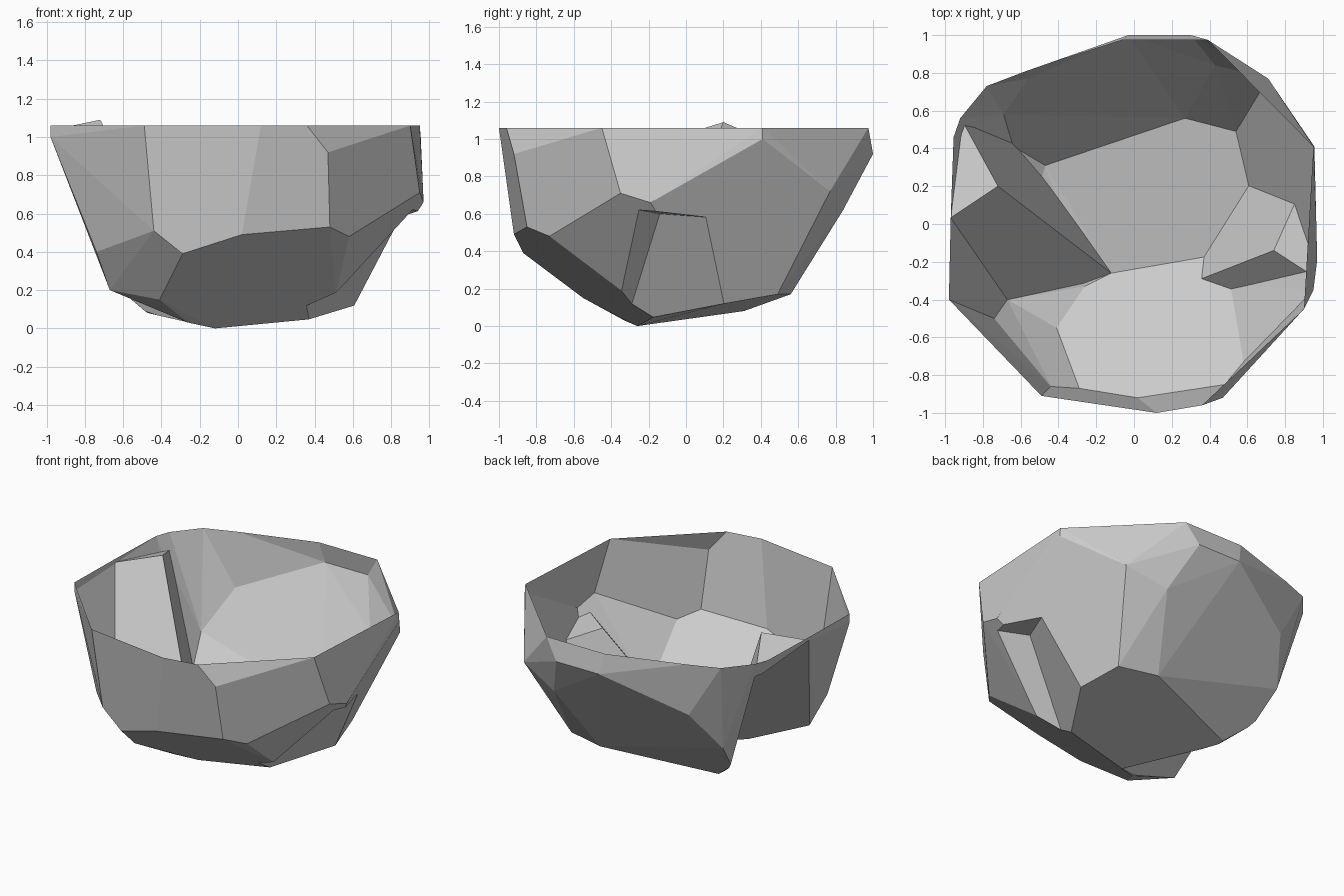
import bpy
import bmesh
from mathutils import Vector

RIM_HEIGHT = 1.06

default_cube = bpy.data.objects.get("Cube")
if default_cube:
    bpy.data.objects.remove(default_cube, do_unlink=True)

# One plain stone colour
stone = bpy.data.materials.new("grey_stone")
stone.use_nodes = True
stone_colour = (0.6, 0.6, 0.6, 1.0)
stone.diffuse_color = stone_colour
stone.node_tree.nodes["Principled BSDF"].inputs["Base Color"].default_value = stone_colour


def hull_object(name, points):
    """Make a closed faceted solid around a few corner points."""
    bm = bmesh.new()
    for point in points:
        bm.verts.new(point)
    bmesh.ops.convex_hull(bm, input=bm.verts[:])
    loose = [v for v in bm.verts if not v.link_faces]
    bmesh.ops.delete(bm, geom=loose, context="VERTS")
    bmesh.ops.recalc_face_normals(bm, faces=bm.faces[:])
    mesh = bpy.data.meshes.new(name)
    bm.to_mesh(mesh)
    bm.free()
    obj = bpy.data.objects.new(name, mesh)
    bpy.context.collection.objects.link(obj)
    return obj


# Corners of the open rim, all at the same height
rim_outline = [
    (-.49, -.91), (.12, -1), (.36, -.96), (.9, -.45), (.95, .41),
    (.39, .975), (-.06, .975), (-.57, .81), (-.78, .73), (-.92, .56),
    (-.955, .46), (-.97, .04), (-.98, -.4),
]
rim = [(x, y, RIM_HEIGHT) for x, y in rim_outline]

# Corners of the chipped walls
walls = [
    (-.98, -.4, 1), (.47, -.92, .92), (.95, -.35, .71), (.97, -.19, .66),
    (.955, .41, 1), (.71, .77, .72), (.57, .75, .6), (.43, .84, .62),
    (.3, 1, .92), (-.03, 1, .92), (-.56, .77, .69), (-.74, -.5, .4),
    (-.44, -.86, .51), (-.29, -.87, .39), (.02, -.92, .49),
    (.48, -.85, .53), (.58, -.73, .48),
]

# Corners of the rounded underside
underside = [
    (-.67, -.4, .2), (-.41, -.55, .15), (-.26, -.33, .03), (-.12, -.26, 0),
    (.4, -.17, .05), (.51, -.32, .17), (.62, .15, .11), (.54, .49, .17),
    (.27, .56, .17), (-.47, .31, .08), (-.64, .41, .22), (-.69, .58, .42),
]

# Temporary peak that keeps the solid closed above the rim
lid_peak = [(0, 0, 1.6)]
rock = hull_object("rock_shell", rim + walls + underside + lid_peak)

# Deep gash from the rim to the lowest point, roofed just under the rim
gash_top = Vector((-.72, .2, 1.09))
gash_foot = Vector((-.12, -.26, 0))
front_lip = Vector((-.96, .04, 1.04))
back_lip = Vector((-.9, .53, .95))
low = gash_foot - (gash_top - gash_foot) * .25
gash = hull_object("gash_cutter", [
    gash_top, low,
    gash_top + (front_lip - gash_top) * 2,
    gash_top + (back_lip - gash_top) * 2,
    low + Vector((-.55, -.14, .2)) * 2,
    low + Vector((-.52, .67, .25)) * 1.6,
])

# Smaller notch low on the opposite side
notch = hull_object("notch_cutter", [
    (.74, -.14, .6), (.28, -.32, .02), (.99, .42, .56),
    (.66, .45, 0), (1.25, -.47, .66), (.78, -.67, .05),
])

# Cut both notches out of the solid
for cutter in (gash, notch):
    cutter.hide_render = True
    cut = rock.modifiers.new(cutter.name, "BOOLEAN")
    cut.operation = "DIFFERENCE"
    cut.solver = "EXACT"
    cut.object = cutter
bpy.context.view_layer.update()
depsgraph = bpy.context.evaluated_depsgraph_get()
cut_mesh = bpy.data.meshes.new_from_object(rock.evaluated_get(depsgraph))
rock.modifiers.clear()
rock.data = cut_mesh
for cutter in (gash, notch):
    bpy.data.objects.remove(cutter, do_unlink=True)

# Open the top, then merge nearly flat facets
bm = bmesh.new()
bm.from_mesh(cut_mesh)
lid = [f for f in bm.faces if all(v.co.z > RIM_HEIGHT - .005 for v in f.verts)]
bmesh.ops.delete(bm, geom=lid, context="FACES")
bmesh.ops.dissolve_limit(bm, angle_limit=.05, verts=bm.verts[:], edges=bm.edges[:])
for face in bm.faces:
    face.smooth = False
    face.material_index = 0
bm.to_mesh(cut_mesh)
bm.free()
cut_mesh.materials.clear()
cut_mesh.materials.append(stone)
